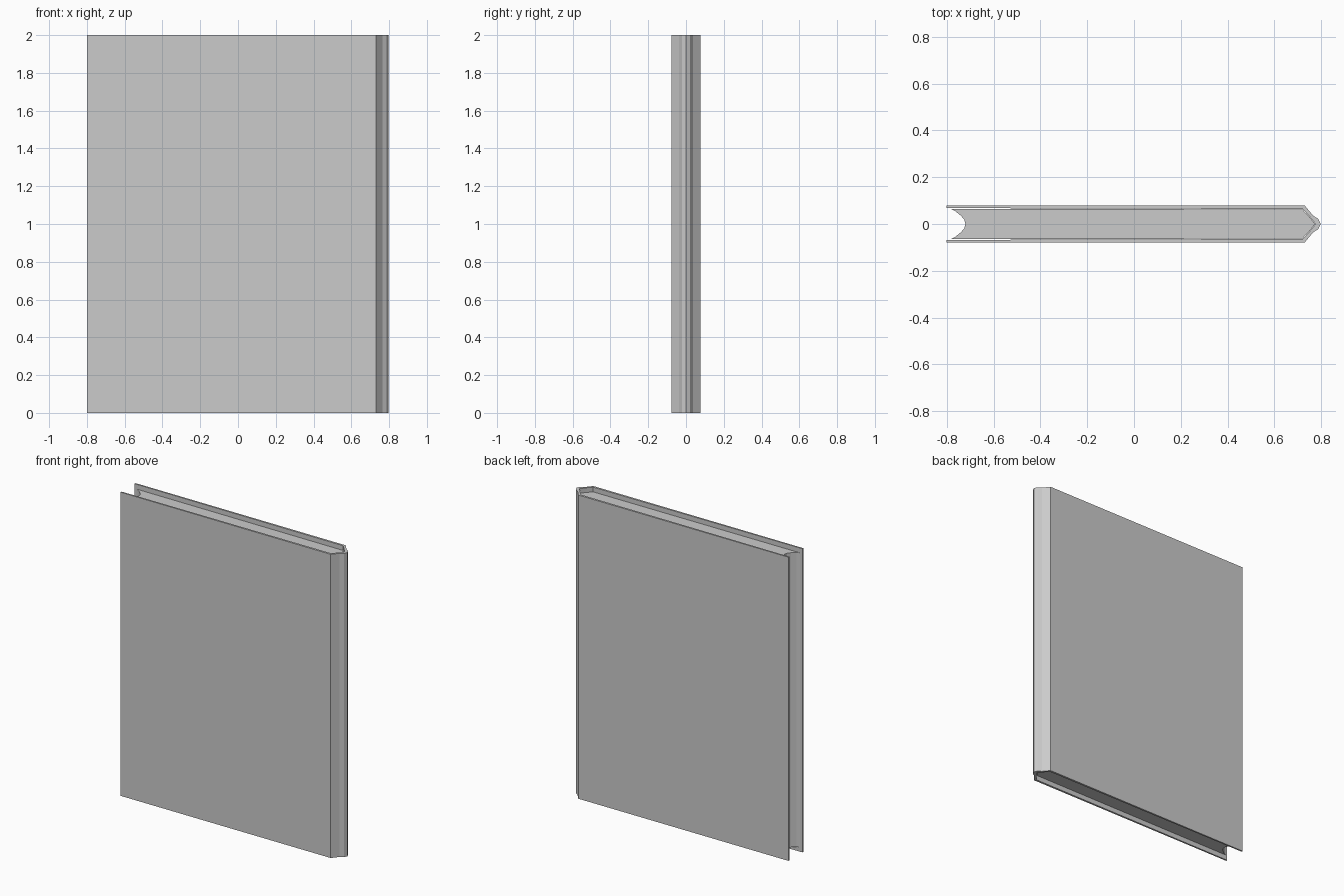
import bpy, bmesh

if "Cube" in bpy.data.objects:
    bpy.data.objects.remove(bpy.data.objects["Cube"])


def prism(name, outline, z0, z1):
    """Extrude a closed (x, y) outline from z0 to z1."""
    bm = bmesh.new()
    face = bm.faces.new([bm.verts.new((x, y, z0)) for x, y in outline])
    ext = bmesh.ops.extrude_face_region(bm, geom=[face])
    top = [v for v in ext["geom"] if isinstance(v, bmesh.types.BMVert)]
    bmesh.ops.translate(bm, verts=top, vec=(0, 0, z1 - z0))
    bmesh.ops.recalc_face_normals(bm, faces=bm.faces[:])
    mesh = bpy.data.meshes.new(name)
    bm.to_mesh(mesh)
    bm.free()
    obj = bpy.data.objects.new(name, mesh)
    bpy.context.collection.objects.link(obj)
    return obj


def mirrored(half):
    """Mirror a half profile across y = 0, keeping the middle point once."""
    return half + [(x, -y) for x, y in reversed(half) if y != 0]


# Cover: two boards joined by a ridged spine
outer = mirrored([(-0.8, -0.078), (0.73, -0.078), (0.765, -0.036),
                  (0.787, -0.022), (0.798, 0)])
inner = mirrored([(-0.8, -0.068), (0.722, -0.064), (0.752, -0.03), (0.776, 0)])
prism("cover", outer + inner[::-1], 0, 2)

# Page block: pointed at the spine, hollowed at the fore edge
spine_side = mirrored([(0.72, -0.062), (0.75, -0.03), (0.774, 0)])
fore_edge = mirrored([(-0.785, 0.065), (-0.765, 0.056), (-0.74, 0.036),
                      (-0.725, 0.018), (-0.72, 0)])
prism("pages", spine_side + fore_edge, 0.03, 1.97)
